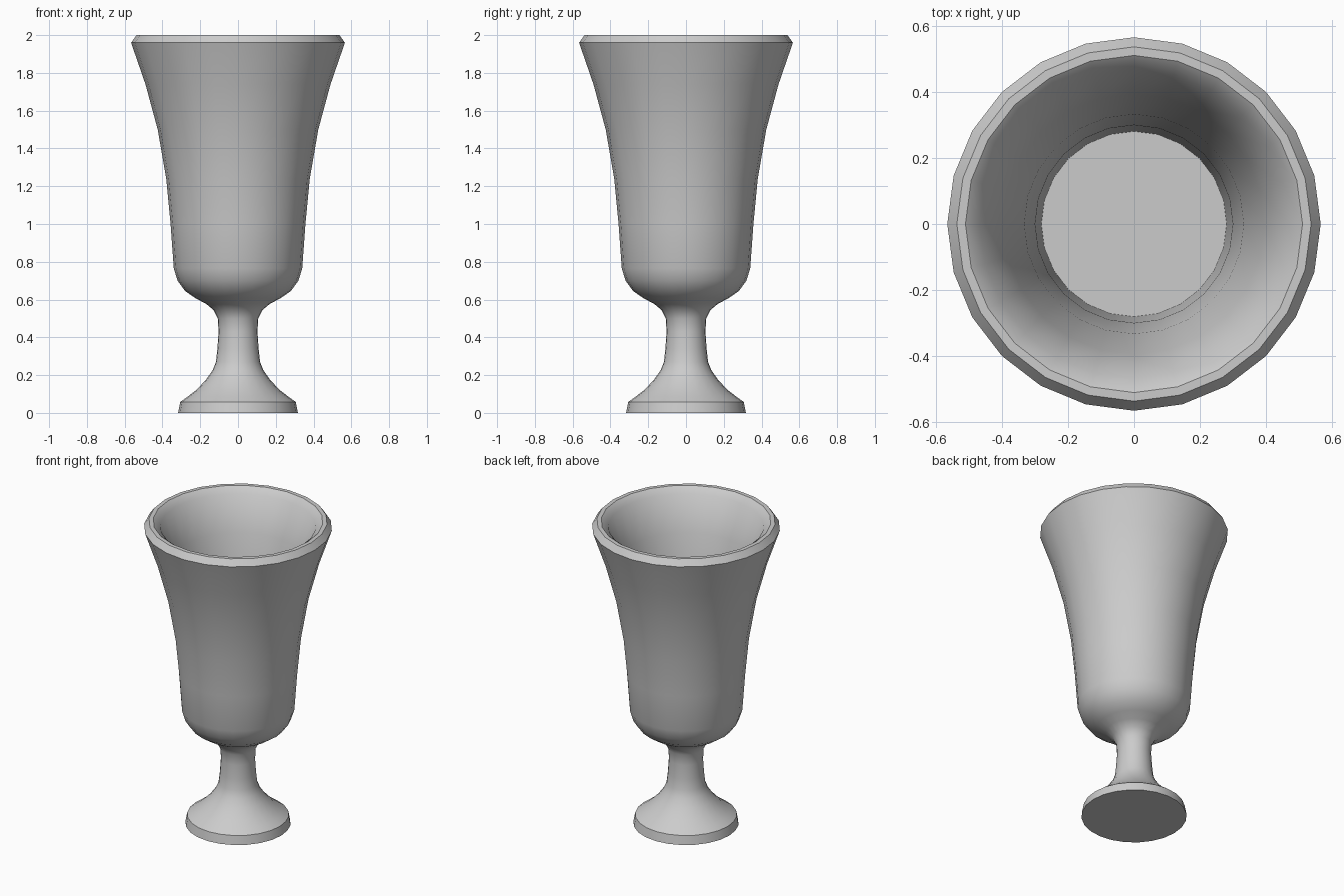
import bpy, bmesh
from math import radians, cos, sin, tau

if "Cube" in bpy.data.objects:
    bpy.data.objects.remove(bpy.data.objects["Cube"])

SIDES = 24

# half-section (radius, height): foot, stem, bowl, rim, then down the inside
outer = [(0.317, 0), (0.306, 0.058), (0.268, 0.085), (0.22, 0.122), (0.17, 0.175),
         (0.135, 0.225), (0.117, 0.27), (0.109, 0.34), (0.103, 0.43), (0.107, 0.50),
         (0.13, 0.545), (0.17, 0.578), (0.225, 0.607), (0.28, 0.645),
         (0.32, 0.70), (0.34, 0.765), (0.357, 1.0), (0.38, 1.24),
         (0.425, 1.5), (0.49, 1.74), (0.566, 1.96)]
rim = [(0.537, 2.0), (0.511, 2.0), (0.468, 1.965)]
inner = [(0.395, 1.74), (0.333, 1.5), (0.30, 1.22), (0.281, 0.76)]


def lathe(name, profile):
    bm = bmesh.new()
    rings = [[bm.verts.new((r * cos(tau * i / SIDES), r * sin(tau * i / SIDES), z))
              for i in range(SIDES)] for r, z in profile]
    for a, b in zip(rings, rings[1:]):
        for i in range(SIDES):
            j = (i + 1) % SIDES
            bm.faces.new((a[i], a[j], b[j], b[i]))
    # underside of the foot and floor of the bowl
    bm.faces.new(rings[0][::-1])
    bm.faces.new(rings[-1])
    mesh = bpy.data.meshes.new(name)
    bm.to_mesh(mesh)
    bm.free()
    obj = bpy.data.objects.new(name, mesh)
    bpy.context.collection.objects.link(obj)
    bpy.context.view_layer.objects.active = obj
    obj.select_set(True)
    bpy.ops.object.shade_smooth_by_angle(angle=radians(35))
    return obj


lathe("goblet", outer + rim + inner)
